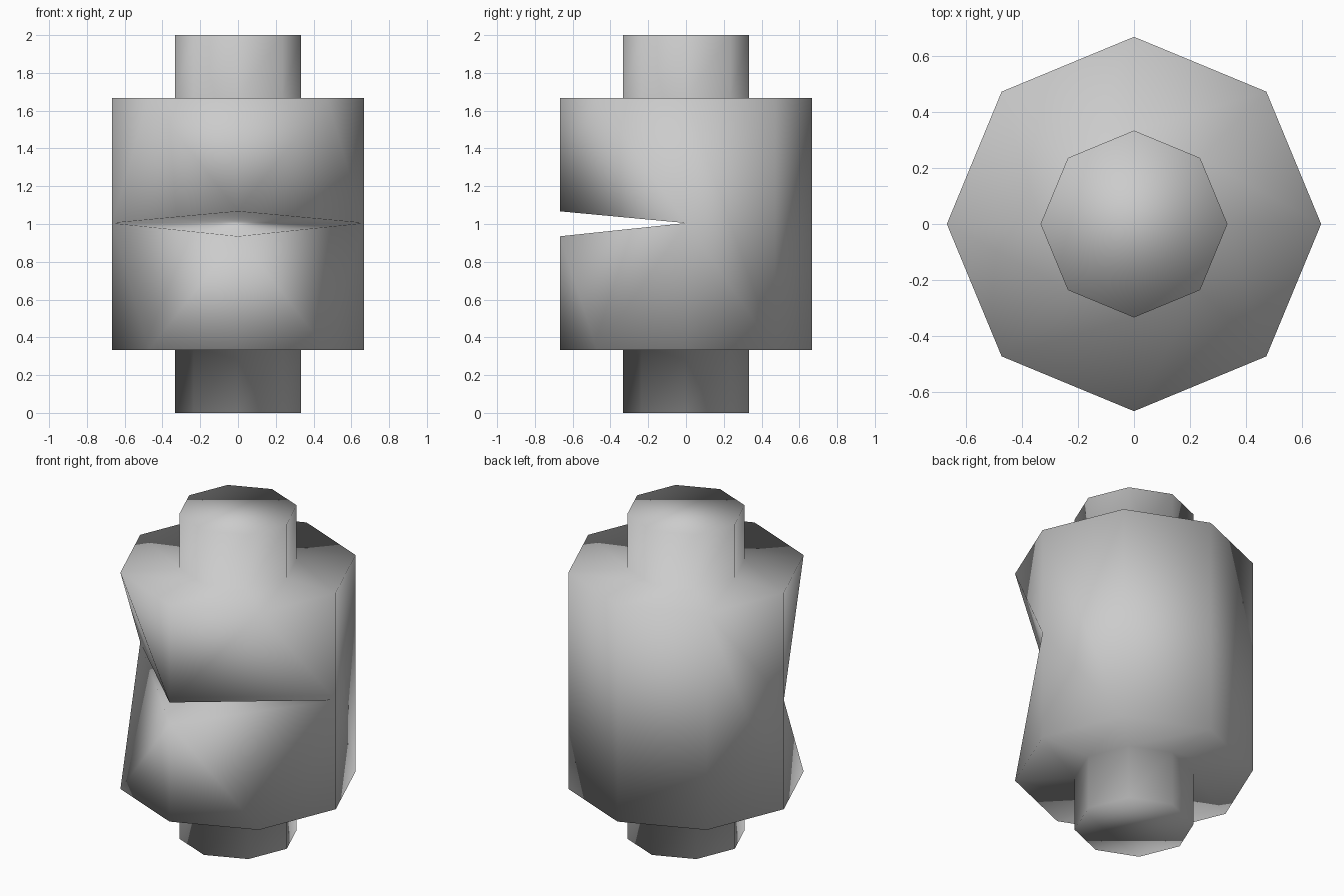
import bpy, bmesh, math

if "Cube" in bpy.data.objects:
    bpy.data.objects.remove(bpy.data.objects["Cube"])

SIDES = 8
# Stepped outline: lower stub, wide drum, upper stub (radius, height)
PROFILE = [(0.333, 0), (0.333, 0.333), (0.667, 0.333),
           (0.667, 1.667), (0.333, 1.667), (0.333, 2)]

grey = bpy.data.materials.new("grey")
grey.diffuse_color = (0.6, 0.6, 0.6, 1)
grey.use_nodes = True
grey.node_tree.nodes["Principled BSDF"].inputs["Base Color"].default_value = grey.diffuse_color

bm = bmesh.new()


def ring(r, z):
    # index 0 is +x, index 6 is the front
    return [bm.verts.new((r * math.cos(i * math.tau / SIDES),
                          r * math.sin(i * math.tau / SIDES), z)) for i in range(SIDES)]


rings = [ring(r, z) for r, z in PROFILE]
low, high = rings[2], rings[3]

# Mouth corners and lips
right = bm.verts.new((0.667, 0, 1.005))
left = bm.verts.new((-0.667, 0, 1.005))
upper_lip = bm.verts.new((0, -0.667, 1.067))
lower_lip = bm.verts.new((0, -0.667, 0.935))

# Walls and shoulders; the drum wall is regular only at the back
for k in range(len(rings) - 1):
    a, b = rings[k], rings[k + 1]
    for i in range(SIDES):
        j = (i + 1) % SIDES
        if k != 2:
            bm.faces.new((a[i], a[j], b[j], b[i]))
        elif i == 0:
            bm.faces.new((a[0], a[1], b[1], b[0], right))
        elif i == 3:
            bm.faces.new((a[3], a[4], left, b[4], b[3]))
        elif i < 4:
            bm.faces.new((a[i], a[j], b[j], b[i]))

# Drum front, above and below the mouth
for edge, lip in ((high, upper_lip), (low, lower_lip)):
    for side, corner, mid in ((4, left, 5), (0, right, 7)):
        bm.faces.new((edge[side], edge[mid], corner))
        bm.faces.new((edge[mid], lip, corner))
        bm.faces.new((edge[mid], edge[6], lip))
    # Inside of the mouth
    bm.faces.new((left, lip, right))

# End caps
bm.faces.new(rings[0])
bm.faces.new(rings[-1])
bmesh.ops.recalc_face_normals(bm, faces=bm.faces)
for f in bm.faces:
    f.smooth = True

mesh = bpy.data.meshes.new("notched_drum")
bm.to_mesh(mesh)
bm.free()
mesh.materials.append(grey)
bpy.context.collection.objects.link(bpy.data.objects.new("notched_drum", mesh))
